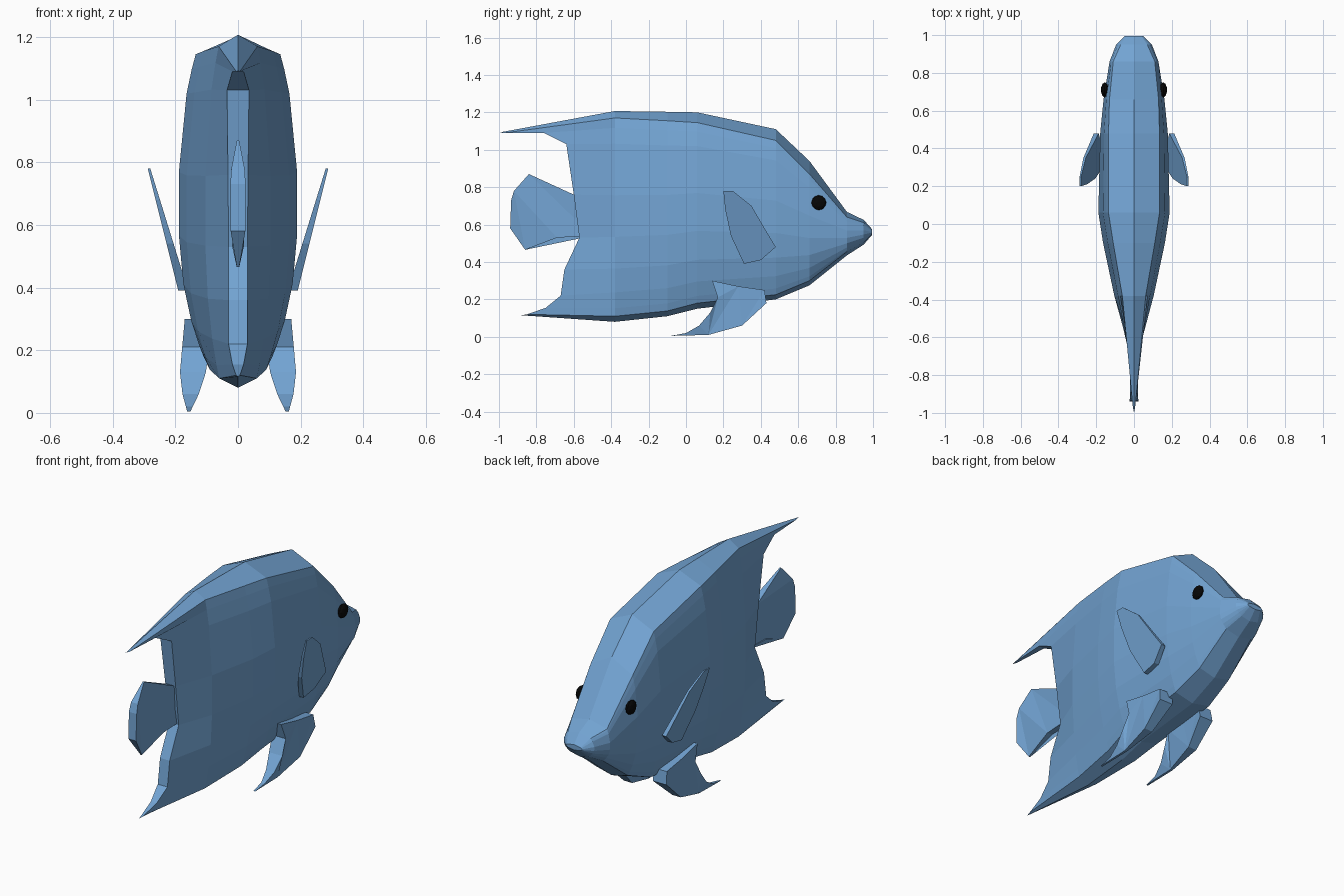
import bpy, bmesh

if "Cube" in bpy.data.objects:
    bpy.data.objects.remove(bpy.data.objects["Cube"])

def material(name, rgb):
    m = bpy.data.materials.new(name)
    m.diffuse_color = (*rgb, 1)
    m.use_nodes = True
    m.node_tree.nodes["Principled BSDF"].inputs["Base Color"].default_value = m.diffuse_color
    return m

BLUE = material("fish blue", (0.17, 0.37, 0.65))
BLACK = material("eye black", (0.002, 0.002, 0.002))

def finish(name, bm, mat):
    bmesh.ops.recalc_face_normals(bm, faces=bm.faces)
    me = bpy.data.meshes.new(name)
    bm.to_mesh(me)
    bm.free()
    me.materials.append(mat)
    ob = bpy.data.objects.new(name, me)
    bpy.context.collection.objects.link(ob)
    return ob

def mirror(ob):
    mod = ob.modifiers.new("mirror", 'MIRROR')
    mod.use_axis = (True, False, False)
    mod.use_mirror_merge = False

def plate(name, outline, x_in, x_out):
    """Fin: side outline (y, z) with inner and outer x given as functions of z."""
    bm = bmesh.new()
    a = [bm.verts.new((x_in(z), y, z)) for y, z in outline]
    b = [bm.verts.new((x_out(z), y, z)) for y, z in outline]
    n = len(a)
    for i in range(n):
        j = (i + 1) % n
        bm.faces.new((a[i], a[j], b[j], b[i]))
    caps = [bm.faces.new(a), bm.faces.new(b)]
    bmesh.ops.triangulate(bm, faces=caps)
    return finish(name, bm, BLUE)

# Body: trailing edge with both swept fin tips (x, y, z), ridge down to keel
REAR = [(0, -1.0, 1.092), (.006, -.97, 1.09), (.018, -.76, 1.09), (.035, -.64, 1.03),
        (.032, -.60, .76), (.03, -.57, .53), (.03, -.65, .36), (.03, -.67, .22),
        (.018, -.75, .155), (.006, -.85, .12), (0, -.88, .115)]
LEVELS = [1, .95, .87, .61, .40, .24, .12, .04, 0]
# y, ridge z, shoulder z, lower shoulder z, keel z, shoulder / middle / lower half width
STATIONS = [
    (-.38, 1.207, 1.17, .11, .08, .062, .105, .06),
    (-.10, 1.203, 1.155, .138, .11, .11, .165, .09),
    (.06, 1.20, 1.145, .18, .15, .135, .19, .11),
    (.48, 1.11, 1.05, .225, .20, .135, .18, .115),
    (.66, .94, .87, .30, .275, .13, .162, .10),
    (.86, .668, .64, .455, .435, .11, .13, .085),
    (.95, .625, .61, .505, .493, .07, .095, .055),
    (.995, .575, .568, .55, .545, .04, .05, .035)]

def ring(y, zr, zs, zl, zk, wt, wm, wl):
    pts = [(0, y, zr)]
    for f in LEVELS:
        t = (f - .5) / .5
        w = wm - (wm - (wt if t > 0 else wl)) * abs(t) ** 2.5
        pts.append((w, y, zl + (zs - zl) * f))
    return pts + [(0, y, zk)]

bm = bmesh.new()
loops = []
for half in [REAR] + [ring(*s) for s in STATIONS]:
    full = half + [(-x, y, z) for x, y, z in half[-2:0:-1]]
    loops.append([bm.verts.new(p) for p in full])
n = len(loops[0])
for p, q in zip(loops, loops[1:]):
    for i in range(n):
        j = (i + 1) % n
        bm.faces.new((p[i], p[j], q[j], q[i]))
for lp in (loops[0], loops[-1]):          # close trailing edge and mouth
    k = n // 2
    for i in range(k):
        quad = [lp[i], lp[i + 1], lp[-(i + 1)], lp[-i]]
        bm.faces.new(list(dict.fromkeys(quad)))
finish("body", bm, BLUE)

# Tail fin, thinning to its upper and lower corners
def tail_half(z):
    return .003 + .022 * max(0, 1 - (abs(z - .667) / .205) ** 3)
plate("tail_fin", [(-.50, .74), (-.60, .76), (-.84, .87), (-.92, .78), (-.935, .73),
                   (-.94, .58), (-.86, .465), (-.69, .53), (-.50, .54)],
      lambda z: -tail_half(z), tail_half)

# Side fins flaring outward at the top
mirror(plate("side_fin", [(.20, .78), (.25, .78), (.35, .70), (.42, .58), (.48, .48),
                          (.40, .41), (.31, .39), (.24, .54), (.21, .68)],
             lambda z: .28 - .31 * (.78 - z), lambda z: .288 - .25 * (.78 - z)))

# Belly fins sweeping backward
def belly_half(z):
    return .006 + .036 * min(1, z / .1)
mirror(plate("belly_fin", [(.43, .18), (.30, .06), (.12, .01), (-.08, .005), (0, .02),
                           (.07, .06), (.13, .13), (.17, .21), (.14, .30), (.28, .27),
                           (.42, .25)],
             lambda z: .16 - .12 * z - belly_half(z),
             lambda z: .155 - .09 * z + belly_half(z)))

# Eyes
bm = bmesh.new()
bmesh.ops.create_icosphere(bm, subdivisions=2, radius=.04)
bmesh.ops.scale(bm, vec=(.5, 1, 1), verts=bm.verts)
bmesh.ops.translate(bm, vec=(.155, .71, .717), verts=bm.verts)
mirror(finish("eye", bm, BLACK))
